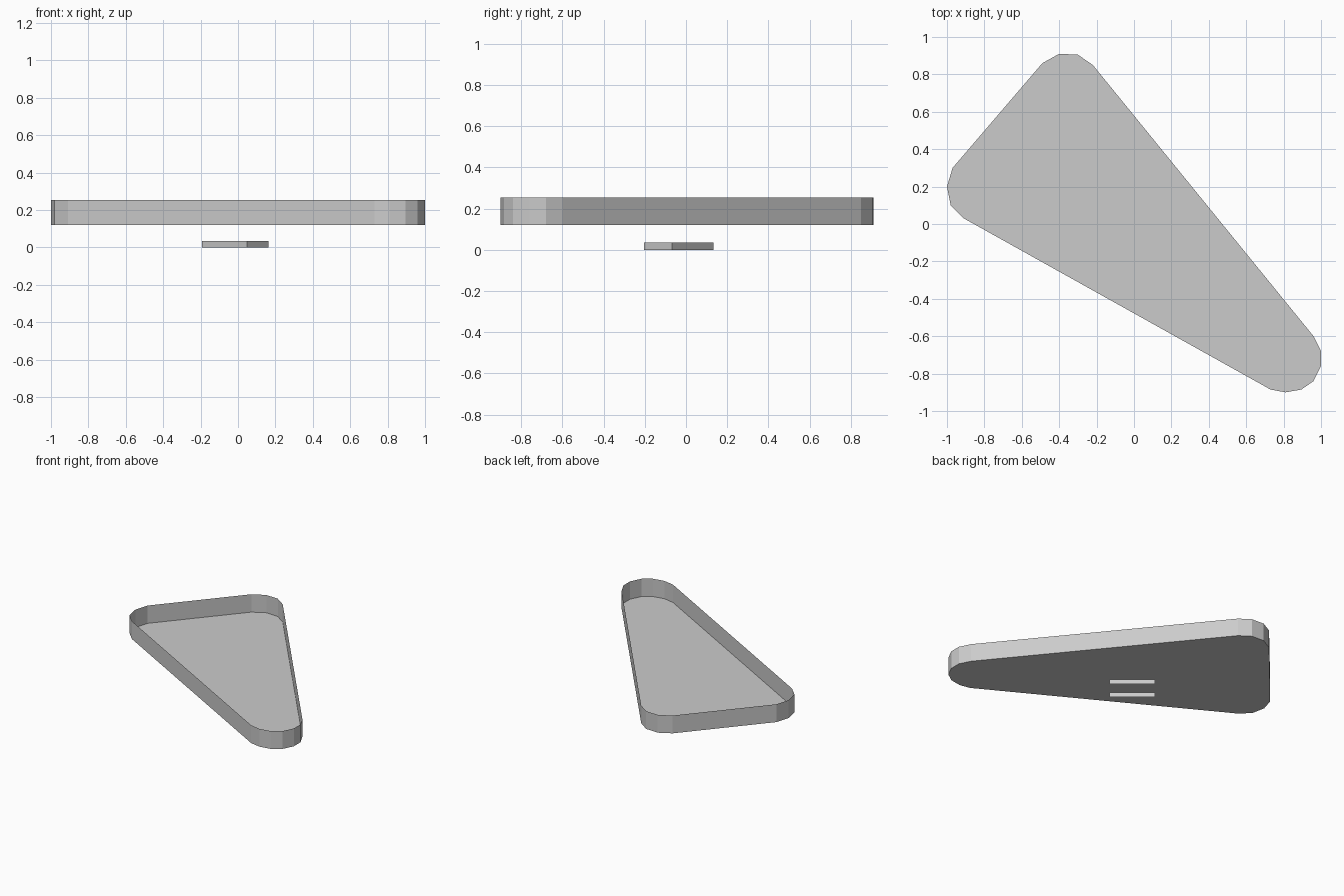
import bpy
import bmesh
from math import radians
from mathutils import Matrix, Vector

cube = bpy.data.objects.get("Cube")
if cube:
    bpy.data.objects.remove(cube, do_unlink=True)


def make_material(name, colour):
    mat = bpy.data.materials.new(name)
    mat.use_nodes = True
    mat.diffuse_color = colour
    mat.node_tree.nodes["Principled BSDF"].inputs["Base Color"].default_value = colour
    return mat


def make_walls(name, outline, bottom, top, mat, floor):
    """Thin upright walls along a closed outline, with an optional floor."""
    bm = bmesh.new()
    lower = [bm.verts.new((x, y, bottom)) for x, y in outline]
    upper = [bm.verts.new((x, y, top)) for x, y in outline]
    count = len(outline)
    for i in range(count):
        j = (i + 1) % count
        bm.faces.new((lower[i], lower[j], upper[j], upper[i]))
    if floor:
        bm.faces.new(lower[::-1])
    mesh = bpy.data.meshes.new(name)
    bm.to_mesh(mesh)
    bm.free()
    mesh.materials.append(mat)
    obj = bpy.data.objects.new(name, mesh)
    bpy.context.collection.objects.link(obj)
    return obj


grey = make_material("light grey", (0.6, 0.6, 0.6, 1))

# Open tray: a triangle with faceted round corners, counter-clockwise
tray_outline = [
    (-0.49, 0.86), (-0.97, 0.30), (-1.0, 0.20), (-0.98, 0.10), (-0.91, 0.03),
    (0.73, -0.885), (0.81, -0.90), (0.895, -0.885), (0.96, -0.84),
    (1.0, -0.76), (1.0, -0.68), (0.96, -0.60),
    (-0.22, 0.85), (-0.30, 0.905), (-0.40, 0.91),
]
make_walls("tray", tray_outline, 0.12, 0.255, grey, floor=True)

# Small open frame below the tray, square to the tray's short edge
turn = Matrix.Rotation(radians(50), 2)
centre = Vector((-0.015, -0.035))
corners = [(-1, -1), (1, -1), (1, 1), (-1, 1)]
frame_outline = [centre + turn @ Vector((0.088 * a, 0.157 * b)) for a, b in corners]
make_walls("lower_frame", frame_outline, 0, 0.035, grey, floor=False)
